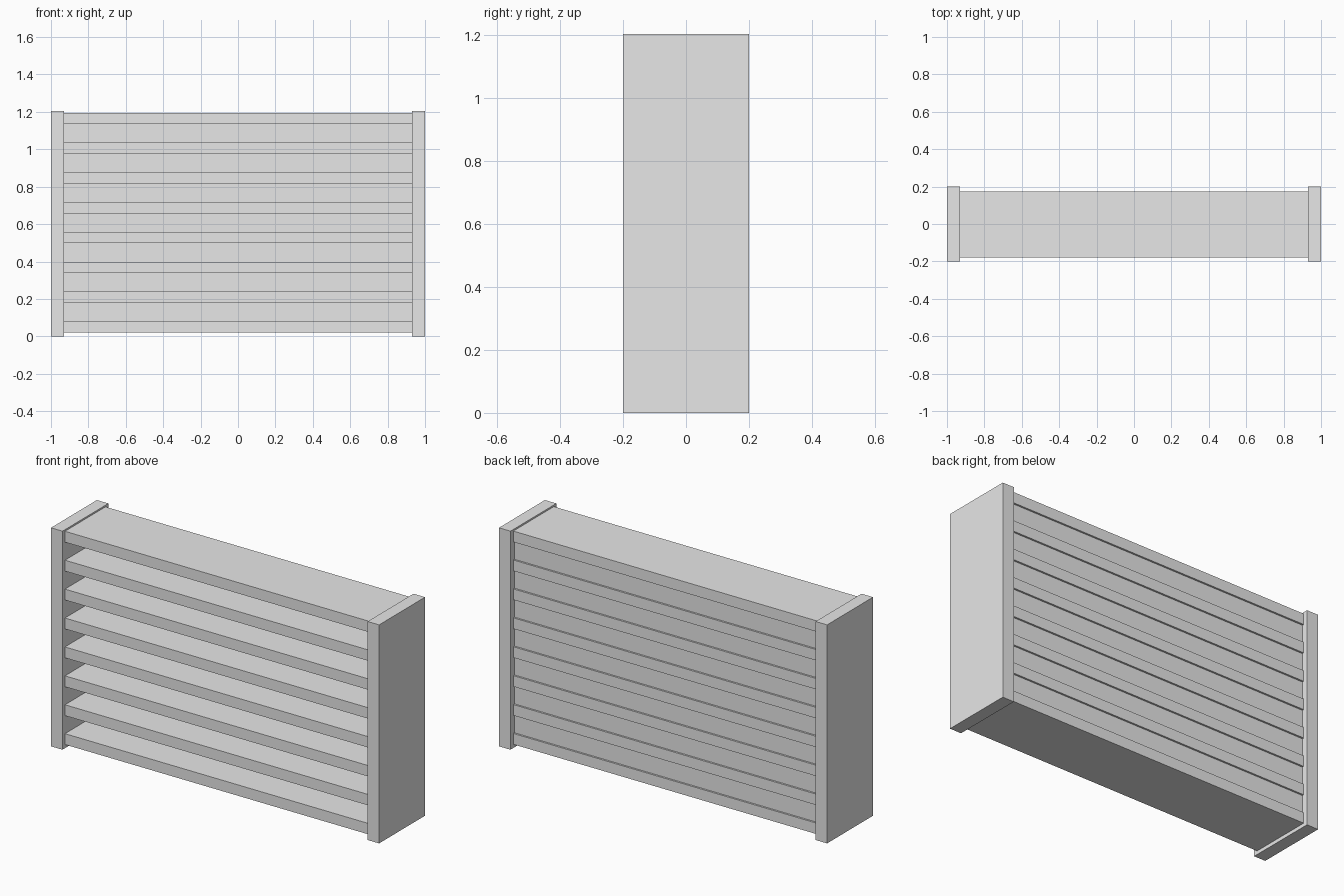
import bpy

cube = bpy.data.objects.get("Cube")
if cube:
    bpy.data.objects.remove(cube, do_unlink=True)

GREY = (0.8, 0.8, 0.8, 1.0)
grey = bpy.data.materials.new("light_grey")
grey.use_nodes = True
grey.diffuse_color = GREY
for node in grey.node_tree.nodes:
    if node.type == 'BSDF_PRINCIPLED':
        node.inputs["Base Color"].default_value = GREY


def box(name, low, high):
    """Add a box spanning two opposite corners."""
    centre = [(a + b) / 2 for a, b in zip(low, high)]
    bpy.ops.mesh.primitive_cube_add(size=1, location=centre)
    obj = bpy.context.object
    obj.name = name
    obj.scale = [b - a for a, b in zip(low, high)]
    bpy.ops.object.transform_apply(location=False, rotation=False, scale=True)
    obj.data.materials.append(grey)
    return obj


WIDTH, DEPTH, HEIGHT = 2.0, 0.4, 1.204
INNER = 0.93          # half the length of a shelf
SHELVES = 8
THICK = 0.06
FIRST = 0.02          # underside of the lowest shelf
STEP = (1.195 - THICK - FIRST) / (SHELVES - 1)

# Upright end panels
box("left_end_panel", (INNER, -DEPTH / 2, 0), (WIDTH / 2, DEPTH / 2, HEIGHT))
box("right_end_panel", (-WIDTH / 2, -DEPTH / 2, 0), (-INNER, DEPTH / 2, HEIGHT))

# Evenly spaced shelves, with a slightly recessed back panel in each gap
for i in range(SHELVES):
    z = FIRST + i * STEP
    box(f"shelf_{i + 1}", (-INNER, -0.178, z), (INNER, 0.175, z + THICK))
    if i < SHELVES - 1:
        box(f"back_panel_{i + 1}", (-INNER, 0.14, z + THICK), (INNER, 0.165, z + STEP))
